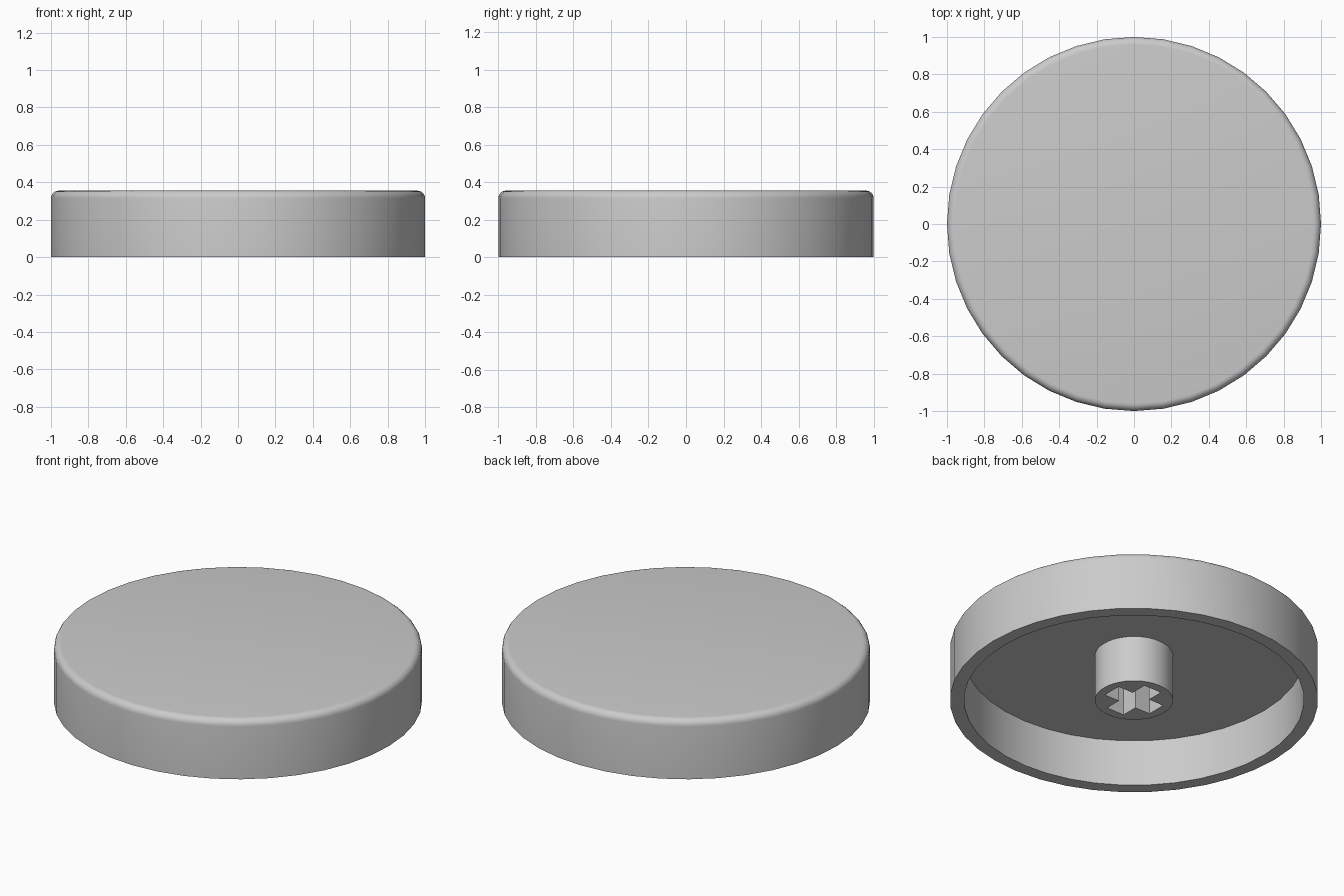
import bpy, bmesh, math
from mathutils import Vector

cube = bpy.data.objects.get("Cube")
if cube:
    bpy.data.objects.remove(cube, do_unlink=True)

HEIGHT, CEILING = 0.355, 0.278
INNER, ROUND = 0.924, 0.04
STEM, SLOT_LENGTH, SLOT_WIDTH = 0.212, 0.316, 0.116
SIDES = 40

grey = bpy.data.materials.new("light grey plastic")
grey.use_nodes = True
colour = (0.6, 0.6, 0.6, 1)
grey.diffuse_color = colour
grey.node_tree.nodes["Principled BSDF"].inputs["Base Color"].default_value = colour


def finish(name, bm):
    mesh = bpy.data.meshes.new(name)
    bm.to_mesh(mesh)
    bm.free()
    mesh.materials.append(grey)
    obj = bpy.data.objects.new(name, mesh)
    bpy.context.collection.objects.link(obj)
    bpy.ops.object.select_all(action='DESELECT')
    obj.select_set(True)
    bpy.context.view_layer.objects.active = obj
    bpy.ops.object.shade_smooth_by_angle(angle=math.radians(30))


def ring(bm, radius, z, sides=SIDES):
    return [bm.verts.new((radius * math.cos(i * math.tau / sides),
                          radius * math.sin(i * math.tau / sides), z))
            for i in range(sides)]


def loop_edges(bm, verts):
    return [bm.edges.new((v, verts[i - 1])) for i, v in enumerate(verts)]


# Cap shell: ceiling, inner wall, rim, outer wall, rounded top edge, flat top
profile = [(INNER, CEILING), (INNER, 0), (1, 0)]
for k in range(7):
    a = k * math.pi / 12
    profile.append((1 - ROUND + ROUND * math.cos(a), HEIGHT - ROUND + ROUND * math.sin(a)))
bm = bmesh.new()
rings = [ring(bm, r, z) for r, z in profile]
for low, high in zip(rings, rings[1:]):
    for i in range(SIDES):
        bm.faces.new((low[i - 1], low[i], high[i], high[i - 1]))
bm.faces.new(rings[0])
bm.faces.new(rings[-1])
bmesh.ops.recalc_face_normals(bm, faces=bm.faces)
finish("cap_shell", bm)

# Hollow stem: round post with a plus-shaped slot running up to the ceiling
bm = bmesh.new()
edges = loop_edges(bm, ring(bm, STEM, 0))
l, w = SLOT_LENGTH / 2, SLOT_WIDTH / 2
slot = []
for q in range(4):
    c, s = round(math.cos(q * math.pi / 2)), round(math.sin(q * math.pi / 2))
    for x, y in ((l, -w), (l, w), (w, w)):
        slot.append(bm.verts.new((c * x - s * y, s * x + c * y, 0)))
edges += loop_edges(bm, slot)
bmesh.ops.triangle_fill(bm, edges=edges, use_beauty=True, normal=Vector((0, 0, -1)))
end_face = bm.faces[:][0]
walls = bmesh.ops.extrude_edge_only(bm, edges=[e for e in bm.edges if e.is_boundary])
for v in walls["geom"]:
    if isinstance(v, bmesh.types.BMVert):
        v.co.z = CEILING
bmesh.ops.recalc_face_normals(bm, faces=bm.faces)
end_face.normal_update()
if end_face.normal.z > 0:
    bmesh.ops.reverse_faces(bm, faces=bm.faces)
finish("stem", bm)
